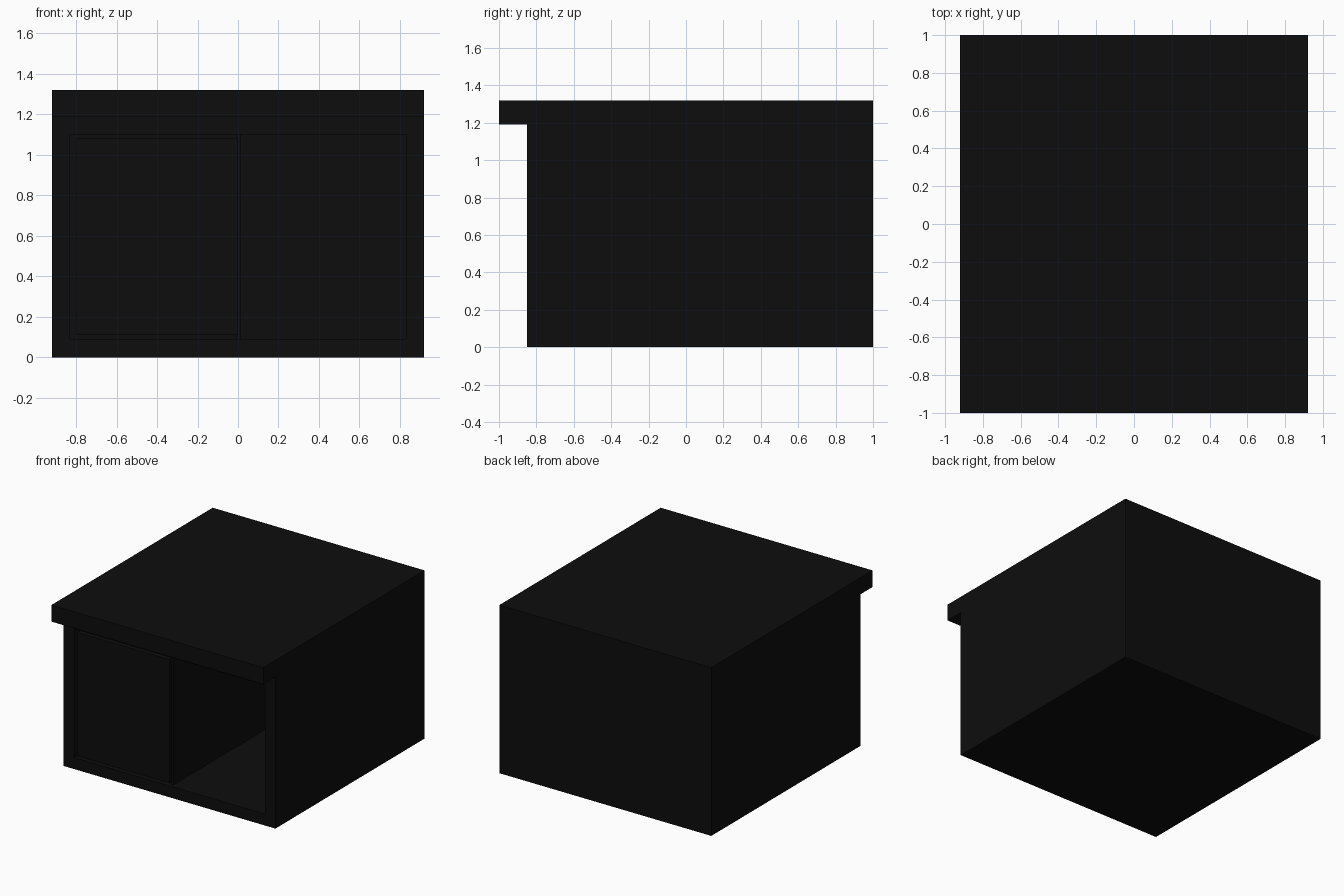
import bpy

if "Cube" in bpy.data.objects:
    bpy.data.objects.remove(bpy.data.objects["Cube"])

black = bpy.data.materials.new("black_finish")
black.diffuse_color = (0.004, 0.004, 0.004, 1)
black.use_nodes = True
black.node_tree.nodes["Principled BSDF"].inputs["Base Color"].default_value = black.diffuse_color


def box(name, x, y, z):
    """Axis-aligned box from (min, max) ranges."""
    bpy.ops.mesh.primitive_cube_add(size=1, location=[sum(r) / 2 for r in (x, y, z)])
    ob = bpy.context.object
    ob.name = name
    ob.scale = [r[1] - r[0] for r in (x, y, z)]
    bpy.ops.object.transform_apply(location=False, rotation=False, scale=True)
    ob.data.materials.append(black)
    return ob


W, IN = 0.92, 0.83            # outer and inner half widths
FRONT, BACK = -0.85, 1.0
FLOOR, CEIL, LID = 0.09, 1.10, 1.19

# Overhanging top
box("top_slab", (-W, W), (-1.0, BACK), (LID, 1.32))

# Carcass
box("base", (-W, W), (FRONT, BACK), (0, FLOOR))
box("top_rail", (-W, W), (FRONT, BACK), (CEIL, LID))
for side, name in ((-1, "left_side"), (1, "right_side")):
    box(name, sorted((side * IN, side * W)), (FRONT, BACK), (FLOOR, CEIL))
box("back_panel", (-IN, IN), (0.92, BACK), (FLOOR, CEIL))

# Partition between the closed and the open compartment
box("partition", (-0.01, 0.015), (FRONT + 0.03, 0.92), (FLOOR, CEIL))

# Closed door on the left with a shadow gap all round
box("left_door", (-0.80, 0.0), (FRONT, FRONT + 0.06), (FLOOR + 0.02, CEIL - 0.02))
